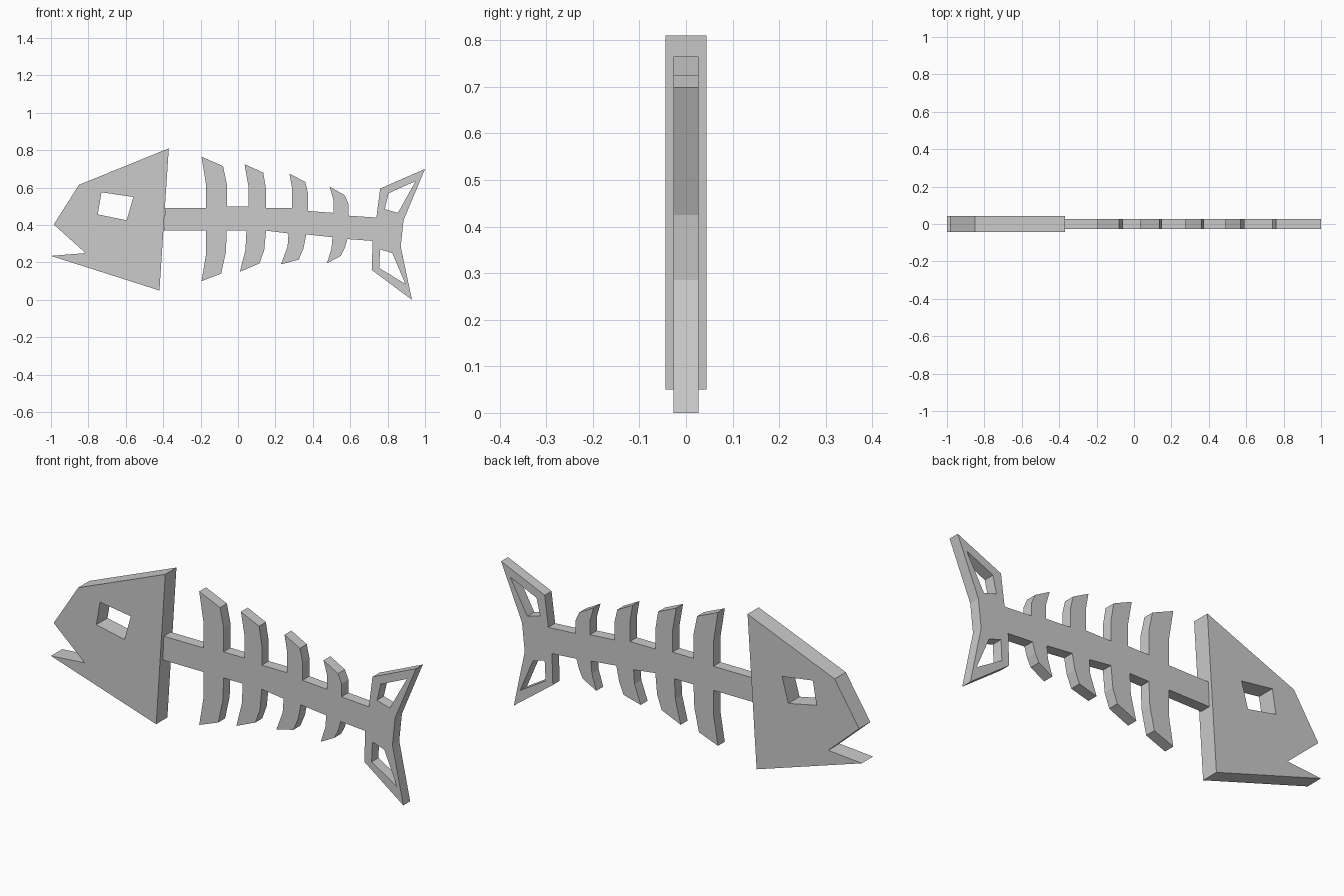
import bpy
import bmesh
from mathutils import Vector

default_cube = bpy.data.objects.get("Cube")
if default_cube:
    bpy.data.objects.remove(default_cube, do_unlink=True)


def make_material(name, colour):
    material = bpy.data.materials.new(name)
    material.use_nodes = True
    material.diffuse_color = colour
    material.node_tree.nodes["Principled BSDF"].inputs["Base Color"].default_value = colour
    return material


def make_plate(name, outline, holes, half_depth, material):
    """Fill an outline with openings in the XZ plane and give it thickness along Y."""
    bm = bmesh.new()
    for loop in [outline] + holes:
        verts = [bm.verts.new((x, -half_depth, z)) for x, z in loop]
        for start, end in zip(verts, verts[1:] + verts[:1]):
            bm.edges.new((start, end))
    bmesh.ops.triangle_fill(bm, edges=bm.edges[:], use_beauty=True, normal=Vector((0, -1, 0)))
    front_faces = bm.faces[:]
    extruded = bmesh.ops.extrude_face_region(bm, geom=front_faces, use_keep_orig=True)
    moved = [item for item in extruded["geom"] if isinstance(item, bmesh.types.BMVert)]
    bmesh.ops.translate(bm, verts=moved, vec=(0, 2 * half_depth, 0))
    bmesh.ops.recalc_face_normals(bm, faces=bm.faces[:])

    mesh = bpy.data.meshes.new(name)
    bm.to_mesh(mesh)
    bm.free()
    mesh.materials.append(material)
    plate = bpy.data.objects.new(name, mesh)
    bpy.context.collection.objects.link(plate)
    return plate


bone_grey = make_material("bone grey", (0.6, 0.6, 0.6, 1))

# Head: thick wedge with an open mouth and a four-sided eye opening
head_outline = [(-.42, .05), (-.37, .81), (-.85, .615), (-.985, .403),
                (-.815, .25), (-1, .235)]
eye_opening = [(-.73, .575), (-.56, .55), (-.595, .425), (-.75, .457)]
make_plate("head", head_outline, [eye_opening], .044, bone_grey)

# Ribs: each runs base, bend, tip, tip, bend, base, from head to tail
upper_ribs = [
    [(-.17, .49), (-.17, .61), (-.195, .765), (-.08, .715), (-.06, .62), (-.06, .5)],
    [(.055, .5), (.055, .61), (.035, .725), (.135, .68), (.15, .59), (.15, .49)],
    [(.29, .49), (.29, .59), (.275, .675), (.36, .63), (.375, .565), (.375, .475)],
    [(.51, .465), (.51, .535), (.49, .605), (.57, .56), (.59, .515), (.59, .45)],
]
lower_ribs = [
    [(-.17, .37), (-.17, .25), (-.195, .1), (-.09, .14), (-.065, .255), (-.06, .37)],
    [(.045, .37), (.04, .27), (.01, .15), (.115, .195), (.14, .265), (.15, .37)],
    [(.27, .355), (.265, .285), (.23, .19), (.325, .215), (.35, .275), (.365, .35)],
    [(.505, .335), (.5, .275), (.475, .195), (.55, .235), (.57, .275), (.585, .325)],
]

# Tail: forked outline with one opening in each lobe
tail_outline = [(.74, .44), (.76, .595), (1, .7), (.885, .425),
                (.87, .285), (.93, 0), (.715, .16), (.72, .315)]
tail_openings = [
    [(.805, .57), (.95, .635), (.855, .465), (.785, .485)],
    [(.76, .27), (.825, .25), (.895, .085), (.755, .17)],
]

# Skeleton: spine, ribs and tail joined in one continuous outline
skeleton_outline = [(-.395, .37), (-.39, .49)]
for rib in upper_ribs:
    skeleton_outline += rib
skeleton_outline += tail_outline
for rib in reversed(lower_ribs):
    skeleton_outline += reversed(rib)
make_plate("spine_ribs_and_tail", skeleton_outline, tail_openings, .027, bone_grey)
